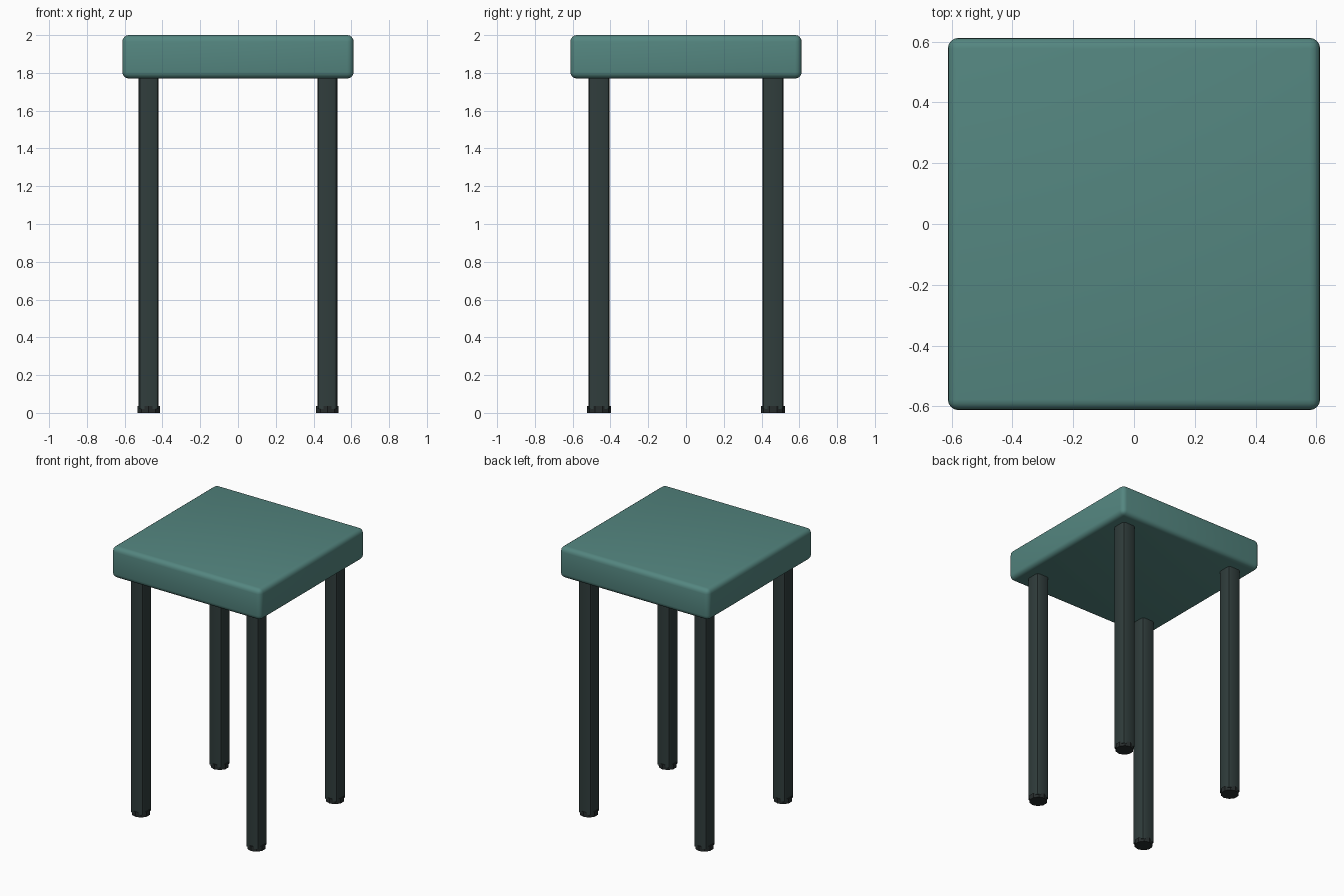
import bpy, math

if "Cube" in bpy.data.objects:
    bpy.data.objects.remove(bpy.data.objects["Cube"])


def material(name, srgb):
    m = bpy.data.materials.new(name)
    lin = [((c / 255 + 0.055) / 1.055) ** 2.4 for c in srgb]
    m.diffuse_color = (*lin, 1)
    m.use_nodes = True
    m.node_tree.nodes["Principled BSDF"].inputs["Base Color"].default_value = m.diffuse_color
    return m


teal = material("teal cushion", (84, 134, 128))
dark = material("dark metal", (48, 61, 60))
black = material("dark rubber", (38, 44, 44))


def finish(obj, name, mat):
    obj.name = name
    obj.data.materials.append(mat)
    bpy.ops.object.shade_smooth_by_angle(angle=math.radians(35))


def bevelled_box(name, loc, size, bevel, segments, mat, vertical_only=False):
    bpy.ops.mesh.primitive_cube_add(size=1, location=loc)
    obj = bpy.context.object
    obj.scale = size
    bpy.ops.object.transform_apply(location=False, rotation=False, scale=True)
    mod = obj.modifiers.new("bevel", 'BEVEL')
    mod.width = bevel
    mod.segments = segments
    if vertical_only:
        # round only the upright corner edges
        mod.limit_method = 'WEIGHT'
        att = obj.data.attributes.new("bevel_weight_edge", 'FLOAT', 'EDGE')
        for e in obj.data.edges:
            a, b = (obj.data.vertices[i].co for i in e.vertices)
            att.data[e.index].value = 1.0 if abs(a.z - b.z) > 0.1 else 0.0
    else:
        mod.limit_method = 'NONE'
    bpy.ops.object.modifier_apply(modifier=mod.name)
    finish(obj, name, mat)


# Padded seat
bevelled_box("seat", (0, 0, 1.885), (1.225, 1.225, 0.23), 0.035, 4, teal)

# Four legs with round feet
for sx, side in ((-1, "left"), (1, "right")):
    for sy, end in ((-1, "front"), (1, "back")):
        x, y = sx * 0.473, sy * 0.461
        bevelled_box(f"{end}_{side}_leg", (x, y, 0.905), (0.106, 0.112, 1.77),
                     0.02, 2, dark, True)
        bpy.ops.mesh.primitive_cylinder_add(vertices=10, radius=0.063,
                                            depth=0.036, location=(x, y, 0.018))
        finish(bpy.context.object, f"{end}_{side}_foot", black)
